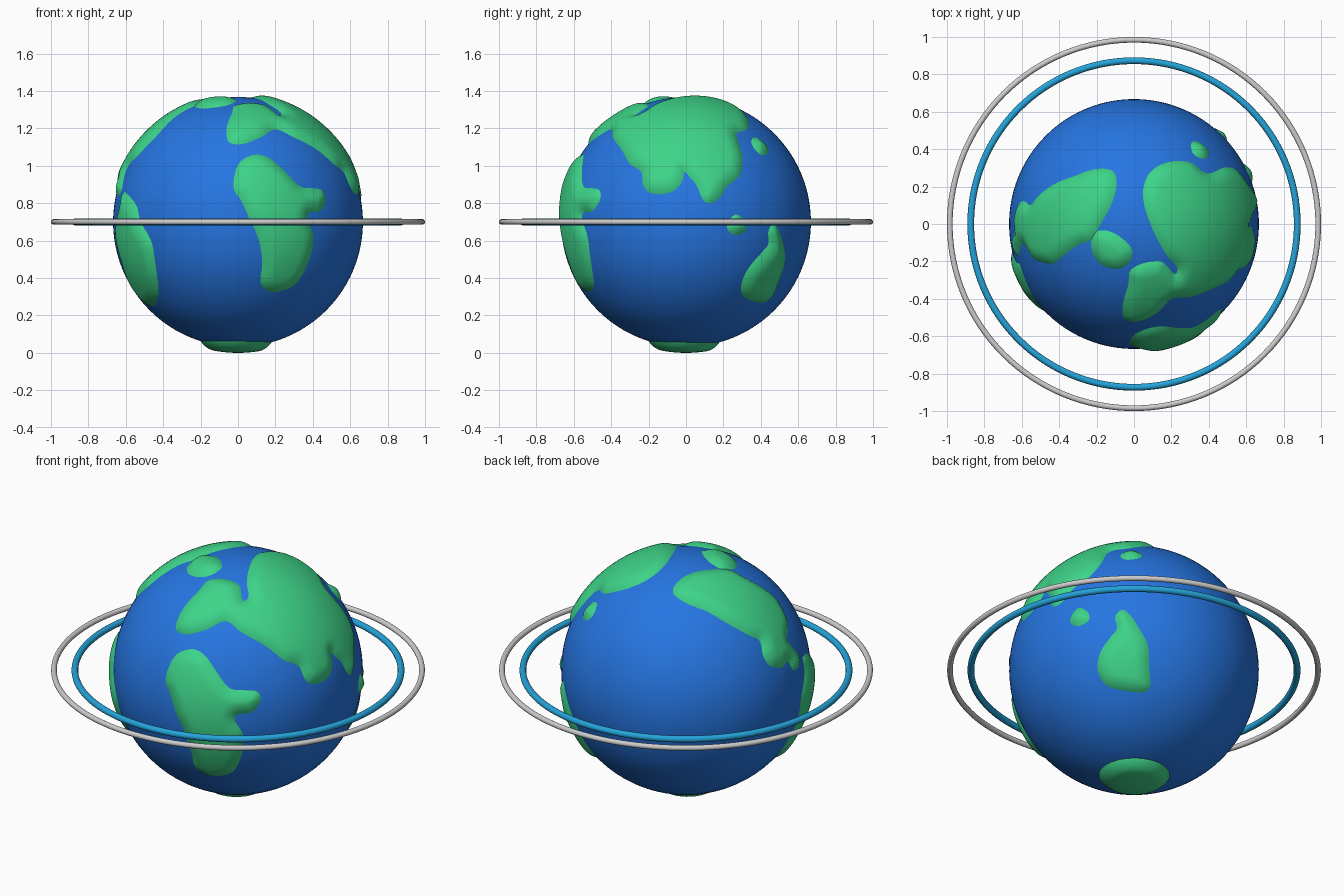
import bpy, bmesh, math
from mathutils import Vector

cube = bpy.data.objects.get("Cube")
if cube:
    bpy.data.objects.remove(cube, do_unlink=True)

RADIUS = 0.668
CENTRE = Vector((0, 0, 0.70))
X, Y, Z = Vector((1, 0, 0)), Vector((0, 1, 0)), Vector((0, 0, 1))

# Drawing planes for coastlines: right axis and up axis
tilt = math.radians(25)
back_right_axis = (-X - Y).normalized()
back_up_axis = (X - Y).normalized() * math.sin(tilt) + Z * math.cos(tilt)
FRONT, SIDE, TOP, BOTTOM = (X, Z), (Y, Z), (X, Y), (X, -Y)
BACK = (back_right_axis, back_up_axis)


def material(name, colour):
    mat = bpy.data.materials.new(name)
    mat.use_nodes = True
    mat.diffuse_color = (*colour, 1)
    bsdf = next(n for n in mat.node_tree.nodes if n.type == 'BSDF_PRINCIPLED')
    bsdf.inputs["Base Color"].default_value = (*colour, 1)
    return mat


ocean_blue = material("ocean blue", (0.019, 0.18, 0.76))
land_green = material("land green", (0.048, 0.66, 0.25))
ring_blue = material("ring blue", (0.018, 0.37, 0.70))
silver = material("silver", (0.61, 0.61, 0.61))


def coast(plane, *pairs):
    """Lift points, in hundredths on a plane, onto the globe as directions."""
    right, up = plane
    out = []
    for a, b in pairs:
        a, b = a / 100, b / 100
        depth = math.sqrt(max(0, RADIUS ** 2 - a * a - b * b))
        out.append((right * a + up * b + right.cross(up) * depth).normalized())
    return out


def smooth_loop(pts, steps=4):
    """Closed Catmull-Rom curve through 2D points."""
    out, n = [], len(pts)
    for i in range(n):
        p, q, r, s = (pts[(i + k - 1) % n] for k in range(4))
        for j in range(steps):
            t = j / steps
            out.append(0.5 * (2 * q + (r - p) * t + (2 * p - 5 * q + 4 * r - s) * t ** 2
                              + (3 * q - p - 3 * r + s) * t ** 3))
    return out


def signed_distance(p, loop):
    """Distance to the loop, positive inside."""
    inside, best = False, 9.0
    a = loop[-1]
    for b in loop:
        ab, ap = b - a, p - a
        t = min(1, max(0, ap.dot(ab) / max(ab.length_squared, 1e-12)))
        best = min(best, (ap - ab * t).length_squared)
        if (a.y > p.y) != (b.y > p.y) and p.x < a.x + ab.x * ap.y / ab.y:
            inside = not inside
        a = b
    return math.sqrt(best) * (1 if inside else -1)


def land(name, outline, height=0.024, bevel=0.08):
    """Pillow-shaped landmass that sinks into the ocean at its coastline."""
    mid = sum(outline, Vector()).normalized()
    east = mid.orthogonal().normalized()
    north = mid.cross(east)

    def flatten(d):
        flat = Vector((d.dot(east), d.dot(north)))
        if flat.length < 1e-9:
            return flat
        return flat.normalized() * mid.angle(d) * RADIUS

    loop = smooth_loop([flatten(d) for d in outline])
    reach = max(p.length for p in loop) + 0.03
    floor = -0.02
    bm = bmesh.new()
    bmesh.ops.create_icosphere(bm, subdivisions=7, radius=1)
    doomed = []
    for v in bm.verts:
        d = v.co.normalized()
        lift = floor
        flat = flatten(d)
        if flat.length < reach:
            dist = signed_distance(flat, loop)
            if dist > 0:
                t = min(1, dist / bevel)
                lift = height * (1 - (1 - t) ** 2)
            else:
                lift = max(floor, 2 * height / bevel * dist)
        if lift <= floor:
            doomed.append(v)
        v.co = d * (RADIUS + lift)
    bmesh.ops.delete(bm, geom=doomed, context='VERTS')
    mesh = bpy.data.meshes.new(name)
    bm.to_mesh(mesh)
    bm.free()
    mesh.materials.append(land_green)
    mesh.shade_smooth()
    obj = bpy.data.objects.new(name, mesh)
    obj.location = CENTRE
    bpy.context.collection.objects.link(obj)


def finish(name, mat):
    obj = bpy.context.object
    obj.name = name
    obj.data.materials.append(mat)
    obj.data.shade_smooth()


# Ocean globe and the two rings around its equator
bpy.ops.mesh.primitive_uv_sphere_add(segments=96, ring_count=48, radius=RADIUS, location=CENTRE)
finish("ocean_globe", ocean_blue)
for name, major, minor, mat in (("inner_ring", 0.873, 0.018, ring_blue),
                                ("outer_ring", 0.985, 0.015, silver)):
    bpy.ops.mesh.primitive_torus_add(major_segments=128, minor_segments=16, location=CENTRE,
                                     major_radius=major, minor_radius=minor)
    finish(name, mat)

# Southern front continent with its eastern horn
land("front_continent", coast(
    FRONT, (1, 32), (9, 36), (17, 34), (25, 27), (33, 19), (40, 18), (45, 17), (47, 12),
    (44, 6), (38, 5), (37, 1), (40, -6), (40, -13), (37, -23), (31, -33), (23, -37),
    (16, -37), (12, -32), (13, -22), (11, -9), (6, 2), (2, 11), (-2, 17), (-2, 24)))

# Tapering continent on the lower right side
land("tapering_continent", coast(
    FRONT, (-61, 16), (-55, 10), (-52, 0), (-47, -9), (-45, -17), (-43, -31), (-43, -41),
    (-47, -45), (-57, -33), (-62, -20), (-65, -5), (-63, 8)))

# Broad northern continent with a narrow southern tail
land("broad_continent", coast(
    BACK, (-12, 42), (-8, 48), (1, 52), (12, 53), (22, 52), (30, 47), (44, 37), (48, 31),
    (51, 21), (49, 13), (52, 8), (56, 3), (55, -2), (51, -4), (48, 1), (44, -2), (37, -1),
    (33, 5), (32, 13), (25, 17), (14, 24), (4, 31), (-6, 36)))

# Largest continent: northern coast, then eastern and southern coast
north_coast = coast(
    TOP, (20, -40), (13, -47), (3, -52), (-5, -51), (-6, -43), (-3, -32), (-2, -25),
    (5, -21), (14, -20), (18, -23), (22, -27), (23, -23), (17, -16), (11, -5), (6, 8),
    (5, 19), (9, 28), (18, 33), (30, 33), (39, 27))
south_coast = coast(
    SIDE, (30, 36), (30, 29), (28, 24), (22, 19), (18, 13), (13, 10), (9, 12), (6, 19),
    (2, 24), (-1, 27), (-2, 22), (-6, 17), (-13, 15), (-20, 16), (-23, 20), (-24, 27),
    (-30, 31), (-34, 38), (-39, 45))
land("largest_continent", north_coast + south_coast)

# Islands
land("polar_island", coast(
    TOP, (-23, -9), (-20, -4), (-13, -4), (-6, -8), (-1, -14), (-3, -21), (-9, -24),
    (-17, -22), (-22, -16)))
land("eastern_island", coast(
    SIDE, (35, 44), (38, 45), (43, 41), (44, 37), (40, 36), (36, 40)))
land("equator_island", coast(
    SIDE, (22, -2), (24, 2), (27, 4), (30, 2), (32, -1), (32, -5), (27, -7), (23, -5)))
land("southern_island", coast(
    SIDE, (44, -5), (47, -1), (50, -5), (52, -12), (53, -21), (50, -31), (46, -40),
    (42, -43), (35, -42), (30, -39), (30, -32), (34, -24), (40, -17), (44, -12)))

# Southern ice cap, a round landmass
cap = [(19 * math.cos(k * math.tau / 12) - 1, 19 * math.sin(k * math.tau / 12) + 1)
       for k in range(12)]
land("south_cap", coast(BOTTOM, *cap), height=0.032)
